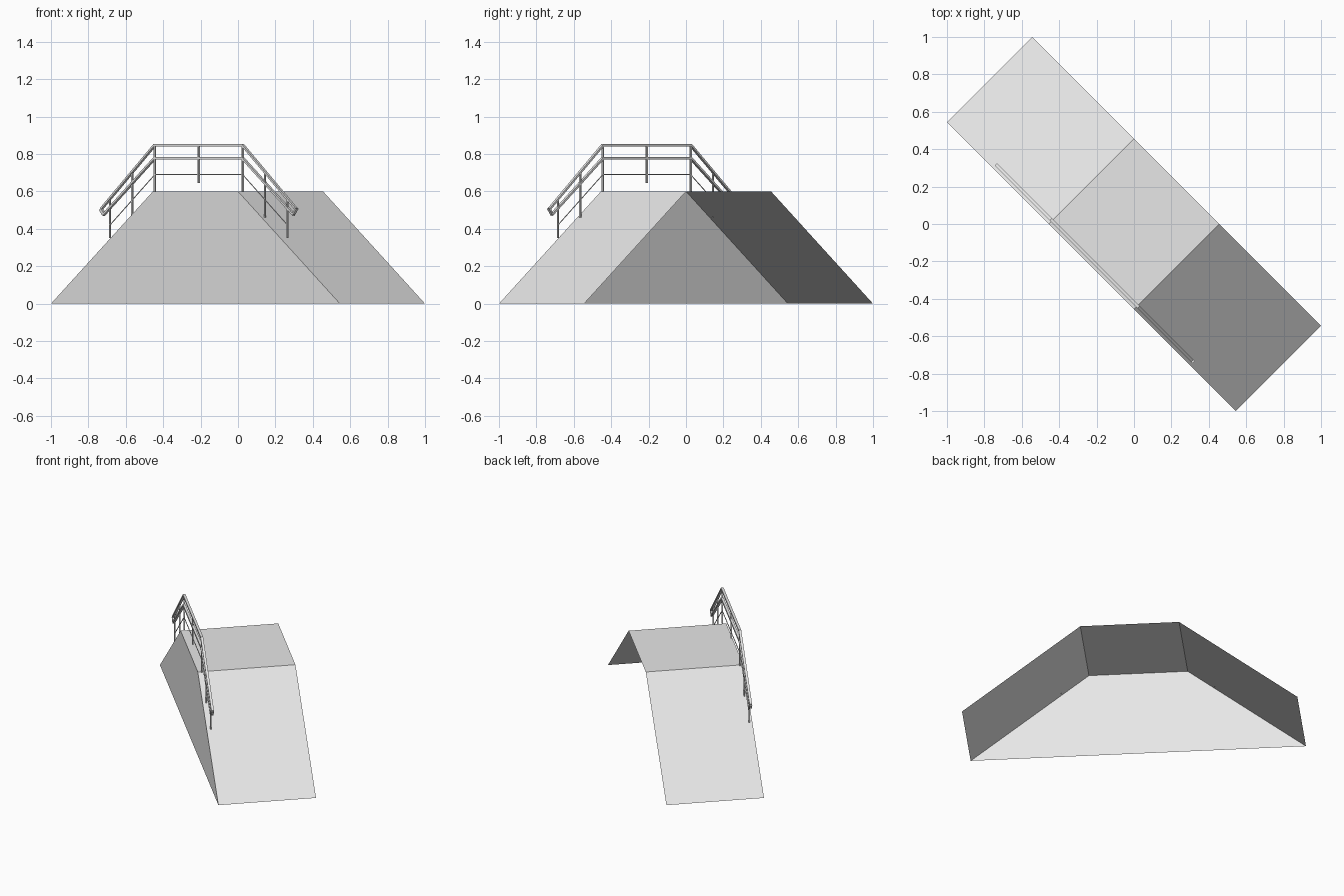
import bpy, bmesh
from mathutils import Vector

cube = bpy.data.objects.get("Cube")
if cube:
    bpy.data.objects.remove(cube, do_unlink=True)

# Plain grey used on every part
grey = bpy.data.materials.new("light_grey")
grey.use_nodes = True
colour = (0.8, 0.8, 0.8, 1)
grey.diffuse_color = colour
grey.node_tree.nodes["Principled BSDF"].inputs["Base Color"].default_value = colour

HALF_WIDTH = 0.2275   # across the ramp
DECK = 0.2275         # half length of the flat top
FOOT = 0.7725         # half length at the ground
HEIGHT = 0.6
RAIL_W = -0.21        # railing line, just inside the wall


def place(u, w, z):
    """Along, across and height, on the diagonal."""
    return Vector((u + w, w - u, z))


def make(name, faces):
    bm = bmesh.new()
    for face in faces:
        bm.faces.new([bm.verts.new(p) for p in face])
    bmesh.ops.remove_doubles(bm, verts=bm.verts, dist=0.0001)
    bmesh.ops.recalc_face_normals(bm, faces=bm.faces)
    mesh = bpy.data.meshes.new(name)
    bm.to_mesh(mesh)
    bm.free()
    mesh.materials.append(grey)
    obj = bpy.data.objects.new(name, mesh)
    bpy.context.collection.objects.link(obj)
    return obj


def sweep(name, path, side, du, dz):
    """Square bar along (u, z) points; du, dz give its half thickness."""
    rings = [[place(u + s * du, RAIL_W + t * side, z + s * dz)
              for s, t in ((-1, -1), (-1, 1), (1, 1), (1, -1))] for u, z in path]
    faces = [rings[0], rings[-1][::-1]]
    for a, b in zip(rings, rings[1:]):
        for i in range(4):
            j = (i + 1) % 4
            faces.append([a[i], a[j], b[j], b[i]])
    return make(name, faces)


# Ramp shell: two slopes and a deck, open on one side and below
profile = [(-FOOT, 0), (-DECK, HEIGHT), (DECK, HEIGHT), (FOOT, 0)]
for name, (a, b) in zip(("back_ramp", "deck", "front_ramp"), zip(profile, profile[1:])):
    make(name, [[place(a[0], -HALF_WIDTH, a[1]), place(b[0], -HALF_WIDTH, b[1]),
                 place(b[0], HALF_WIDTH, b[1]), place(a[0], HALF_WIDTH, a[1])]])
wall = make("side_wall", [[place(u, -HALF_WIDTH, z) for u, z in profile]])
wall.data.flip_normals() if wall.data.polygons[0].normal.x > 0 else None


# Rails follow the deck and bend down over both slopes
def rail(name, top, end_u, end_z, side, dz):
    path = [(-end_u, end_z), (-0.235, top), (0.235, top), (end_u, end_z)]
    sweep(name, path, side, 0, dz)


rail("hand_rail", 0.848, 0.522, 0.505, 0.006, 0.007)
rail("middle_rail", 0.778, 0.508, 0.476, 0.006, 0.007)
rail("lower_wire", 0.69, 0.475, 0.42, 0.0015, 0.002)

# Closed rail ends and upright posts, mirrored about the middle
for end, m in (("back", -1), ("front", 1)):
    sweep(end + "_rail_end", [(m * 0.506, 0.476), (m * 0.522, 0.505)], 0.006, 0.006, 0.003)
    for label, u, low, high in (("deck", 0.235, 0.6, 0.845),
                                ("upper", 0.355, 0.46, 0.7),
                                ("lower", 0.475, 0.35, 0.555)):
        sweep(f"{end}_{label}_post", [(m * u, low), (m * u, high)], 0.003, 0.003, 0)
sweep("middle_post", [(0, 0.645), (0, 0.845)], 0.003, 0.003, 0)
